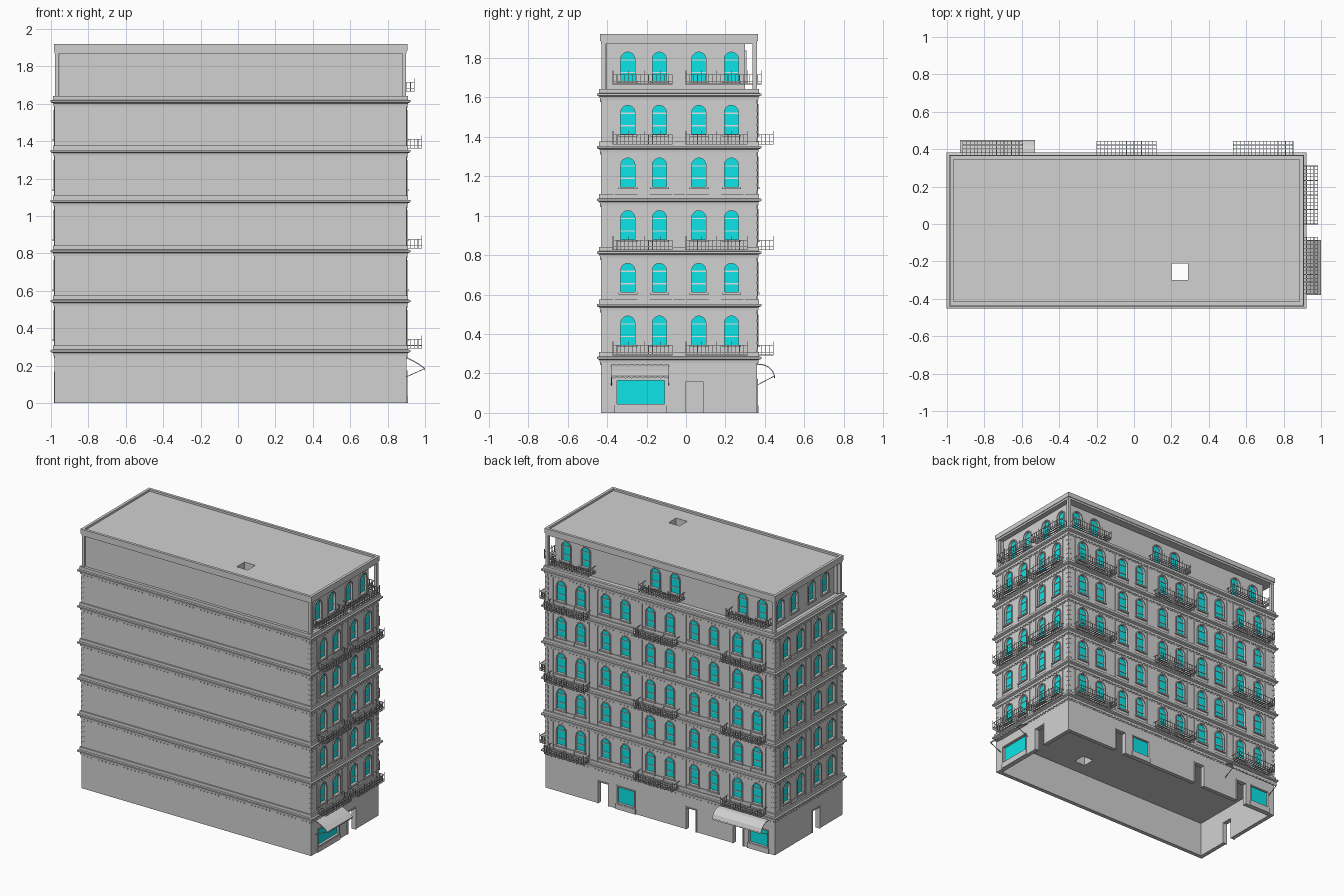
import bpy, bmesh, math
from mathutils import Vector

cube = bpy.data.objects.get("Cube")
if cube:
    bpy.data.objects.remove(cube, do_unlink=True)


def material(name, rgb):
    m = bpy.data.materials.new(name)
    m.use_nodes = True
    m.diffuse_color = (*rgb, 1)
    m.node_tree.nodes["Principled BSDF"].inputs["Base Color"].default_value = (*rgb, 1)
    return m


STONE = material("grey stone", (0.64, 0.64, 0.64))
GLASS = material("turquoise glass", (0.004, 0.82, 0.84))
SASH = material("pale sash", (0.75, 0.78, 0.78))

X0, X1, Y0, Y1 = -0.98, 0.90, -0.43, 0.36
PITCH = 0.267
BASES = [0.28 + PITCH * i for i in range(6)]

# A wall is (axis it faces, direction, plane); points on it are (along, out, up)
EAST, WEST, BACK, FRONT = ("x", 1, X1), ("x", -1, X0), ("y", 1, Y1), ("y", -1, Y0)
TOP_EAST, TOP_WEST, TOP_BACK = ("x", 1, 0.86), ("x", -1, -0.93), ("y", 1, 0.30)


def place(wall, u, d, z):
    axis, sign, plane = wall
    p = plane + sign * d
    return Vector((p, u, z) if axis == "x" else (u, p, z))


def loft(bm, a, b):
    """Closed solid between two matching outlines."""
    va, vb = [bm.verts.new(p) for p in a], [bm.verts.new(p) for p in b]
    n = len(va)
    for i in range(n):
        bm.faces.new((va[i], va[(i + 1) % n], vb[(i + 1) % n], vb[i]))
    bm.faces.new(va)
    bm.faces.new(vb)


def prism(bm, wall, pts, d0, d1):
    loft(bm, [place(wall, u, d0, z) for u, z in pts], [place(wall, u, d1, z) for u, z in pts])


def along(bm, wall, pts, u0, u1):
    loft(bm, [place(wall, u0, d, z) for d, z in pts], [place(wall, u1, d, z) for d, z in pts])


def rect(u0, u1, z0, z1):
    return [(u0, z0), (u1, z0), (u1, z1), (u0, z1)]


def block(bm, wall, u0, u1, z0, z1, d0, d1):
    prism(bm, wall, rect(u0, u1, z0, z1), d0, d1)


def box(bm, x0, x1, y0, y1, z0, z1):
    block(bm, ("y", 1, 0), x0, x1, z0, z1, y0, y1)


def arch(u, r, z0, spring):
    curve = [(u + r * math.cos(math.pi * i / 10), spring + r * math.sin(math.pi * i / 10)) for i in range(11)]
    return [(u - r, z0), (u + r, z0)] + curve


def surround(bm, wall, outer, inner, d0, d1):
    """Flat ring between two matching outlines, given thickness."""
    loops = [[bm.verts.new(place(wall, u, d, z)) for u, z in pts]
             for pts, d in ((outer, d0), (outer, d1), (inner, d1), (inner, d0))]
    join_loops(bm, loops)


def join_loops(bm, loops):
    n = len(loops[0])
    for k in range(len(loops)):
        a, b = loops[k], loops[(k + 1) % len(loops)]
        for i in range(n):
            bm.faces.new((a[i], a[(i + 1) % n], b[(i + 1) % n], b[i]))


def moulding(bm, profile):
    """Sweep a closed (out, up) profile round the building."""
    join_loops(bm, [[bm.verts.new(p) for p in ((X0 - o, Y0 - o, z), (X1 + o, Y0 - o, z),
                                               (X1 + o, Y1 + o, z), (X0 - o, Y1 + o, z))] for o, z in profile])


def finish(bm, name, mat=None):
    bmesh.ops.recalc_face_normals(bm, faces=bm.faces)
    me = bpy.data.meshes.new(name)
    bm.to_mesh(me)
    bm.free()
    ob = bpy.data.objects.new(name, me)
    bpy.context.scene.collection.objects.link(ob)
    if mat:
        me.materials.append(mat)
    return ob


def cut(ob, bm):
    cutter = finish(bm, "cutter")
    cutter.hide_render = True
    mod = ob.modifiers.new("cut", "BOOLEAN")
    mod.operation, mod.solver, mod.object = "DIFFERENCE", "EXACT", cutter
    bpy.context.view_layer.update()
    me = bpy.data.meshes.new_from_object(ob.evaluated_get(bpy.context.evaluated_depsgraph_get()))
    ob.modifiers.clear()
    ob.data = me
    bpy.data.objects.remove(cutter, do_unlink=True)


def box_bm(*bounds):
    bm = bmesh.new()
    box(bm, *bounds)
    return bm


# Window layout
SIDE = [-0.295, -0.135, 0.065, 0.23]
PAIRS = [0.69, 0.325, -0.04, -0.40, -0.755]
BACK_U = [c + s for c in PAIRS for s in (-0.08, 0.08)]
BALCONY_PAIRS = PAIRS[::2]
lower = [(w, u, b) for b in BASES[:5] for w, us in ((EAST, SIDE), (WEST, SIDE), (BACK, BACK_U)) for u in us]
upper = [(w, u, BASES[5] + 0.003) for w, us in ((TOP_EAST, SIDE), (TOP_WEST, SIDE),
         (TOP_BACK, [c + s for c in BALCONY_PAIRS for s in (-0.08, 0.08)])) for u in us]
SHOPS = [(EAST, -0.35, -0.11), (BACK, 0.17, 0.31), (BACK, -0.92, -0.77)]
DOORS = [(EAST, 0.0, 0.085), (BACK, 0.385, 0.465), (BACK, -0.335, -0.255), (BACK, -0.72, -0.64), (WEST, -0.16, -0.08)]
SHAFT = (0.20, 0.29, -0.30, -0.21, -1, 3)

# Main block, open ground floor, and set-back top storey
main = finish(box_bm(X0, X1, Y0, Y1, 0, 1.63), "main_walls", STONE)
cut(main, box_bm(X0 + 0.03, X1 - 0.03, Y0 + 0.03, Y1 - 0.03, -0.1, 0.26))
bm = bmesh.new()
for w, a, b in SHOPS:
    block(bm, w, a, b, 0.045, 0.165, -0.05, 0.05)
for w, a, b in DOORS:
    block(bm, w, a, b, -0.05, 0.16, -0.05, 0.05)
cut(main, bm)
top = finish(box_bm(-0.93, 0.86, -0.41, 0.30, 1.63, 1.87), "top_storey_walls", STONE)
for ob, windows in ((main, lower), (top, upper)):
    bm = bmesh.new()
    for w, u, b in windows:
        prism(bm, w, arch(u, 0.037, b + 0.065, b + 0.175), -0.02, 0.02)
    cut(ob, bm)
roof = finish(box_bm(X0, X1, Y0, Y1, 1.87, 1.905), "roof", STONE)
for ob in (main, top, roof):
    cut(ob, box_bm(*SHAFT))

bm = bmesh.new()
moulding(bm, [(-0.015, 1.90), (-0.015, 1.92), (0.005, 1.92), (0.005, 1.885), (-0.005, 1.885)])
finish(bm, "roof_rim", STONE)
bm = bmesh.new()
box(bm, -0.955, 0.88, -0.42, -0.40, 1.64, 1.87)
finish(bm, "top_front_wall", STONE)
bm = bmesh.new()
for x in (X0 + 0.012, X1 - 0.012):
    for y in (Y0 + 0.012, Y1 - 0.012):
        box(bm, x - 0.011, x + 0.011, y - 0.011, y + 0.011, 1.64, 1.88)
finish(bm, "top_corner_posts", STONE)

# Cornices with dentils under them, and quoins at the corners
cornice, dentils, quoins = bmesh.new(), bmesh.new(), bmesh.new()
PROFILE = [(-0.01, -0.028), (0.006, -0.028), (0.008, -0.012), (0.022, -0.006),
           (0.022, 0.004), (0.010, 0.006), (0.010, 0.028), (-0.01, 0.028)]
for i, b in enumerate(BASES):
    moulding(cornice, [(o, b + z) for o, z in PROFILE])
    for w, a, e in ((EAST, Y0, Y1), (WEST, Y0, Y1), (FRONT, X0, X1), (BACK, X0, X1)):
        n = round((e - a) / 0.03)
        for k in range(n):
            u = a + (k + 0.5) * (e - a) / n
            block(dentils, w, u - 0.007, u + 0.007, b - 0.038, b - 0.027, -0.002, 0.005)
    for k in range(5 if i < 5 else 0):
        z = b + 0.045 + k * 0.037
        for x in (X0, X1):
            for y in (Y0, Y1):
                sx, sy = (1 if x > 0 else -1), (1 if y > 0 else -1)
                xs, ys = sorted((x - sx * 0.025, x + sx * 0.002)), sorted((y - sy * 0.025, y + sy * 0.002))
                box(quoins, *xs, *ys, z, z + 0.025)
finish(cornice, "cornices", STONE)
finish(dentils, "dentils", STONE)
finish(quoins, "quoins", STONE)

# Arched windows: panes, sash bars, surrounds and sills
panes, sashes, frames = bmesh.new(), bmesh.new(), bmesh.new()
for w, u, b in lower + upper:
    prism(panes, w, arch(u, 0.037, b + 0.065, b + 0.175), -0.019, -0.012)
    for z in (0.105, 0.168):
        block(sashes, w, u - 0.037, u + 0.037, b + z, b + z + 0.006, -0.013, -0.007)
    surround(frames, w, arch(u, 0.044, b + 0.06, b + 0.175), arch(u, 0.036, b + 0.065, b + 0.175), -0.004, 0.007)
    block(frames, w, u - 0.048, u + 0.048, b + 0.053, b + 0.063, -0.002, 0.012)
# Shop windows and door frames
for w, a, b in SHOPS:
    block(panes, w, a, b, 0.045, 0.165, -0.02, -0.012)
    surround(frames, w, rect(a - 0.008, b + 0.008, 0.037, 0.173), rect(a, b, 0.045, 0.165), -0.005, 0.006)
    block(frames, w, a - 0.012, b + 0.012, 0, 0.037, -0.005, 0.008)
for w, a, b in DOORS:
    for u in (a - 0.008, b):
        block(frames, w, u, u + 0.008, 0, 0.16, -0.01, 0.005)
    block(frames, w, a - 0.008, b + 0.008, 0.16, 0.168, -0.01, 0.005)
finish(panes, "window_panes", GLASS)
finish(sashes, "sash_bars", SASH)
finish(frames, "window_and_door_frames", STONE)

# Slim pilasters and plinths between window groups
bm = bmesh.new()
groups = [(w, c, b) for b in BASES[:5] for w, cs in ((EAST, (-0.215, 0.1475)), (WEST, (-0.215, 0.1475)), (BACK, PAIRS))
          for c in cs]
for w, c, b in groups:
    for s in (-0.148, 0.148):
        block(bm, w, c + s - 0.004, c + s + 0.004, b + 0.02, b + 0.235, -0.002, 0.004)
    block(bm, w, c - 0.03, c + 0.03, b + 0.02, b + 0.055, -0.002, 0.005)
finish(bm, "pilasters", STONE)


# Iron balconies
def balcony(bm, w, u0, u1, z, depth=0.083, t=0.0015):
    for h in (0.002, 0.016, 0.05):
        block(bm, w, u0, u1, z + h - t, z + h + t, depth - 2 * t, depth)
        for u in (u0, u1):
            block(bm, w, u - t, u + t, z + h - t, z + h + t, 0, depth)
    n = round((u1 - u0) / 0.02)
    for k in range(n + 1):
        u = u0 + (u1 - u0) * k / n
        tall = 0.07 if k % 4 == 0 else 0.05
        block(bm, w, u - t, u + t, z, z + tall, depth - 2 * t, depth)
        block(bm, w, u - t, u + t, z, z + 2 * t, 0, depth)
    for k in range(1, 4):
        d = depth * k / 4
        block(bm, w, u0, u1, z, z + 2 * t, d - t, d + t)
        for u in (u0, u1):
            block(bm, w, u - t, u + t, z, z + 0.05, d - t, d + t)


bm = bmesh.new()
for i in (0, 2, 4, 5):
    east, back = (TOP_EAST, TOP_BACK) if i == 5 else (EAST, BACK)
    z = BASES[i] + (0.05 if i == 5 else 0.012)
    for a, b in ((-0.37, -0.07), (0.0, 0.31)):
        balcony(bm, east, a, b, z)
    for c in BALCONY_PAIRS:
        balcony(bm, back, c - 0.16, c + 0.16, z)
finish(bm, "balconies", STONE)


# Shop awnings with scalloped valance and side struts
def awning(name, w, u0, u1, top_line):
    bm = bmesh.new()
    along(bm, w, top_line + [(max(d - 0.003, 0), z - 0.005) for d, z in reversed(top_line)], u0, u1)
    tip, z = top_line[-1]
    n = round((u1 - u0) / 0.03)
    r = (u1 - u0) / n / 2
    for k in range(n):
        c = u0 + (2 * k + 1) * r
        prism(bm, w, [(c - r * math.cos(math.pi * i / 6), z - 0.8 * r * math.sin(math.pi * i / 6))
                      for i in range(7)], tip - 0.004, tip)
    for u in (u0, u1 - 0.004):
        along(bm, w, [(0, 0.138), (tip, z - 0.004), (tip, z), (0, 0.143)], u, u + 0.004)
    finish(bm, name, STONE)


awning("side_awning", EAST, -0.38, -0.085, [(0, 0.245), (0.03, 0.232), (0.065, 0.213), (0.1, 0.187)])
awning("back_awning", BACK, -0.93, -0.53, [(0, 0.25), (0.035, 0.246), (0.06, 0.235), (0.08, 0.215), (0.09, 0.19)])
